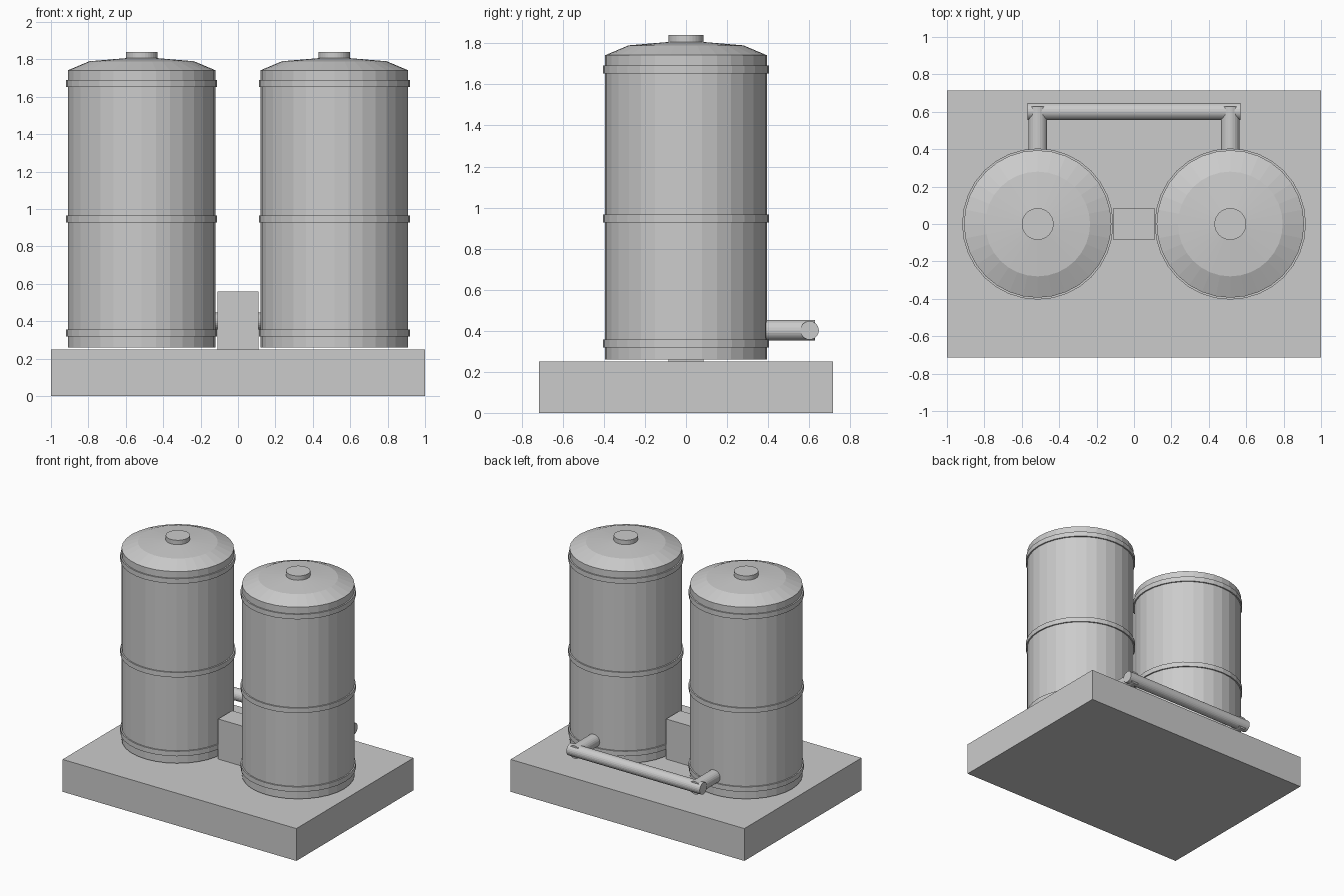
import bpy
import bmesh
import math
from mathutils import Matrix, Vector

if "Cube" in bpy.data.objects:
    bpy.data.objects.remove(bpy.data.objects["Cube"])

grey = bpy.data.materials.new("plain grey")
grey.diffuse_color = (0.6, 0.6, 0.6, 1)
grey.use_nodes = True
grey.node_tree.nodes["Principled BSDF"].inputs["Base Color"].default_value = grey.diffuse_color


def finish(name, bm):
    bmesh.ops.recalc_face_normals(bm, faces=bm.faces[:])
    me = bpy.data.meshes.new(name)
    bm.to_mesh(me)
    bm.free()
    me.materials.append(grey)
    ob = bpy.data.objects.new(name, me)
    bpy.context.collection.objects.link(ob)
    return ob


def box(name, x, y, z0, z1):
    bm = bmesh.new()
    bmesh.ops.create_cube(bm, size=1, matrix=Matrix.Translation((0, 0, (z0 + z1) / 2))
                          @ Matrix.Diagonal((2 * x, 2 * y, z1 - z0, 1)))
    return finish(name, bm)


def lathe(name, x, profile, n=32):
    """Revolve (radius, height) points about a vertical axis, with flat ends."""
    bm = bmesh.new()
    rings = [[bm.verts.new((x + r * math.cos(2 * math.pi * i / n),
                            r * math.sin(2 * math.pi * i / n), z)) for i in range(n)]
             for r, z in profile]
    for a, b in zip(rings, rings[1:]):
        for i in range(n):
            j = (i + 1) % n
            bm.faces.new((a[i], a[j], b[j], b[i]))
    bm.faces.new(rings[0])
    bm.faces.new(rings[-1])
    return finish(name, bm)


def pipe(name, p, q, r, n=24):
    p, q = Vector(p), Vector(q)
    d = q - p
    bm = bmesh.new()
    bmesh.ops.create_cone(bm, cap_ends=True, segments=n, radius1=r, radius2=r, depth=d.length,
                          matrix=Matrix.Translation((p + q) / 2)
                          @ d.to_track_quat('Z', 'Y').to_matrix().to_4x4())
    return finish(name, bm)


# Plinth and the block between the tanks
box("base_slab", 1.0, 0.715, 0, 0.25)
box("control_box", 0.11, 0.085, 0.25, 0.56)

for side, x in (("left", -0.515), ("right", 0.515)):
    # Tank shell with shallow domed lid
    lathe(side + "_tank", x, [(0.394, 0.26), (0.394, 1.742), (0.28, 1.79), (0.08, 1.807)])
    lathe(side + "_cap", x, [(0.085, 1.795), (0.085, 1.84)])
    # Hoops around the shell
    for k, z in enumerate((0.338, 0.947, 1.672)):
        lathe(f"{side}_hoop_{k + 1}", x, [(0.404, z - 0.019), (0.404, z + 0.019)])
    # Outlet pipe at the back
    pipe(side + "_outlet", (x, 0.35, 0.402), (x, 0.628, 0.402), 0.05)

# Pipe joining both outlets
pipe("cross_pipe", (-0.57, 0.602, 0.402), (0.57, 0.602, 0.402), 0.045)
